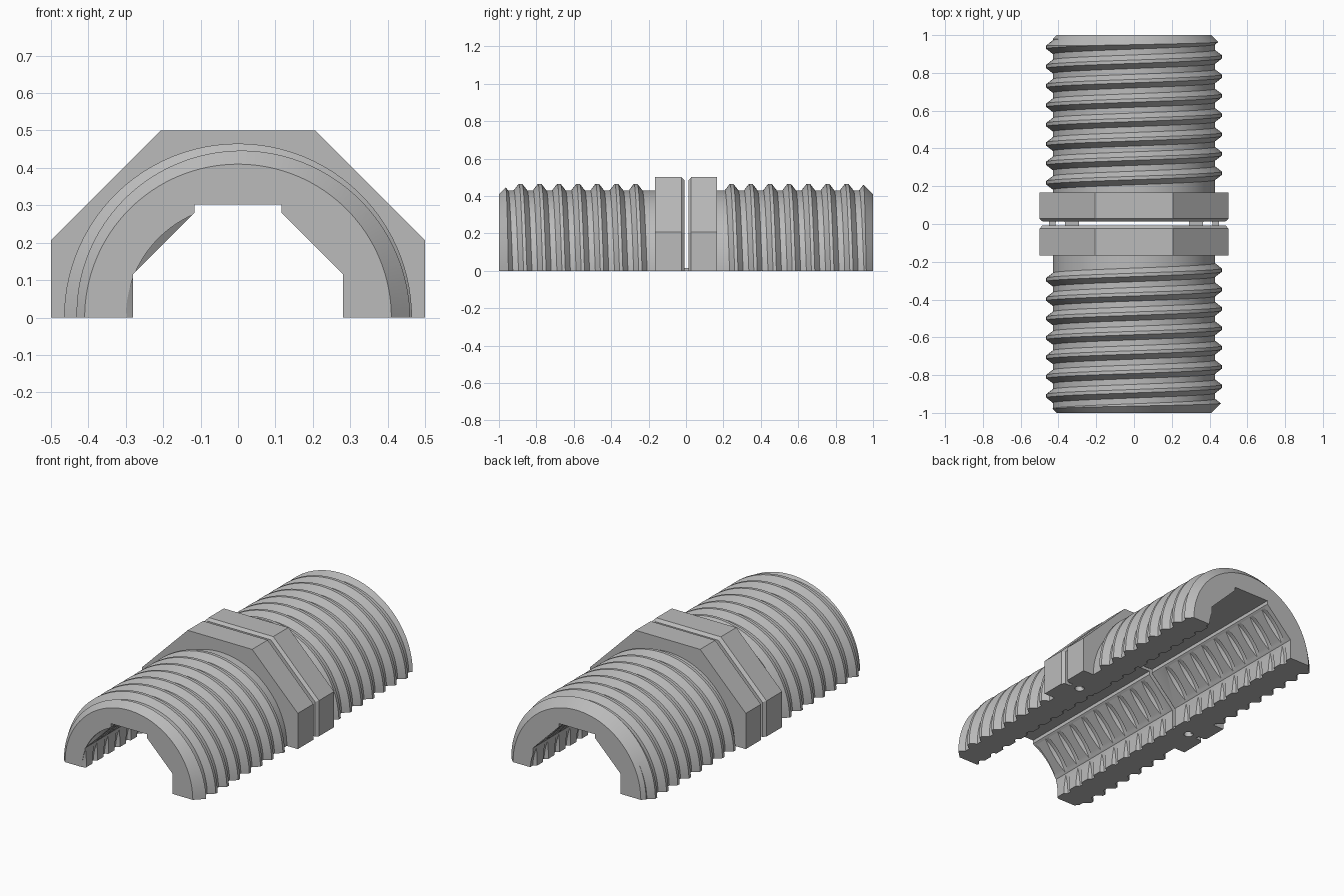
import bpy, bmesh, math

PITCH, FIRST_CREST = 0.1026, -0.885
GAP_BACK, GAP_FRONT = 0.014, -0.008

old = bpy.data.objects.get("Cube")
if old:
    bpy.data.objects.remove(old)

grey = bpy.data.materials.new("plain grey")
grey.use_nodes = True
grey.diffuse_color = (0.5, 0.5, 0.5, 1)
grey.node_tree.nodes["Principled BSDF"].inputs["Base Color"].default_value = (0.5, 0.5, 0.5, 1)


def loft(name, rings, closed=False):
    """Solid through equal-length rings of points, capped unless closed."""
    bm = bmesh.new()
    loops = [[bm.verts.new(p) for p in ring] for ring in rings]
    n = len(loops[0])
    pairs = list(zip(loops, loops[1:]))
    for a, b in pairs:
        for i in range(n):
            j = (i + 1) % n
            bm.faces.new((a[i], a[j], b[j], b[i]))
    bm.faces.new(loops[0])
    bm.faces.new(loops[-1])
    bmesh.ops.recalc_face_normals(bm, faces=bm.faces)
    mesh = bpy.data.meshes.new(name)
    bm.to_mesh(mesh)
    bm.free()
    mesh.materials.append(grey)
    obj = bpy.data.objects.new(name, mesh)
    bpy.context.collection.objects.link(obj)
    return obj


def box(name, x0, x1, y0, y1, z0, z1):
    return loft(name, [[(x0, y, z0), (x1, y, z0), (x1, y, z1), (x0, y, z1)] for y in (y0, y1)])


def rod(name, x, y, r, z0, z1, sides=16):
    turn = [math.tau * i / sides for i in range(sides)]
    return loft(name, [[(x + r * math.cos(a), y + r * math.sin(a), z) for a in turn] for z in (z0, z1)])


def helix(name, inner, root, crest, half_root, half_crest, skip):
    """Threaded half tube; each ring is one lengthwise section."""
    line = [(-1.2, root)]
    for k in range(-2, 21):
        y = FIRST_CREST + PITCH * k
        if abs(y) > skip:
            line += [(y - half_root, root), (y - half_crest, crest),
                     (y + half_crest, crest), (y + half_root, root)]
    line += [(1.2, root), (1.2, inner), (-1.2, inner)]
    rings = []
    steps = 54
    for i in range(steps + 1):
        a = -0.15 + (math.pi + 0.3) * i / steps
        shift = PITCH * (0.25 - a / math.tau)
        rings.append([(r * math.cos(a), y + shift, r * math.sin(a)) for y, r in line])
    return loft(name, rings)


def boolean(obj, tool, operation):
    mod = obj.modifiers.new(operation, "BOOLEAN")
    mod.operation, mod.object, mod.solver = operation, tool, "EXACT"
    bpy.context.view_layer.objects.active = obj
    bpy.ops.object.modifier_apply(modifier=mod.name)
    bpy.data.objects.remove(tool)


# Threaded half pipe, trimmed to length with chamfered ends
pipe = helix("threaded_half_pipe", 0.1, 0.43, 0.465, 0.036, 0.009, 0.2)
arc = [math.pi * i / 64 for i in range(65)]
envelope = loft("end_envelope", [[(r * math.cos(a), y, r * math.sin(a)) for a in arc]
                                 for y, r in ((-1, 0.41), (-0.93, 0.48), (0.93, 0.48), (1, 0.41))])
boolean(pipe, envelope, "INTERSECT")

# Octagonal wrench flange with a bevelled groove around its middle
half_octagon = [(0.5, 0), (0.5, 0.207), (0.207, 0.5), (-0.207, 0.5), (-0.5, 0.207), (-0.5, 0)]
sections = ((-0.166, 1), (-0.024, 1), (GAP_FRONT, 0.97), (GAP_BACK, 0.97), (0.028, 1), (0.166, 1))
flange = loft("flange", [[(x * s, y, z * s) for x, z in half_octagon] for y, s in sections])
boolean(pipe, flange, "UNION")

# Faceted bore with a raised flat ceiling
half_bore = [(0.281, -0.1), (0.281, 0.116), (0.116, 0.281), (0.116, 0.302)]
outline = half_bore + [(-x, z) for x, z in reversed(half_bore)]
boolean(pipe, loft("bore", [[(x, y, z) for x, z in outline] for y in (-1.3, 1.3)]), "DIFFERENCE")

# Internal thread that bites only into the bore's side facets
boolean(pipe, helix("inner_thread", 0.2, 0.255, 0.3, 0.04, 0.012, 0.05), "DIFFERENCE")

# Slit separating the two halves, with small pin holes on the flat underside
boolean(pipe, box("slit", -0.7, 0.7, GAP_FRONT, GAP_BACK, -0.1, 0.7), "DIFFERENCE")
for side in (-1, 1):
    boolean(pipe, rod("pin_hole", side * 0.39, 0, 0.026, -0.1, 0.03), "DIFFERENCE")

# Thin bridges that hold the halves together across the slit
for side, label in ((-1, "right"), (1, "left")):
    xs = sorted((side * 0.29, side * 0.45))
    tab = box(label + "_bridge", xs[0], xs[1], GAP_FRONT - 0.001, GAP_BACK + 0.001, 0, 0.015)
    boolean(tab, rod("pin_hole", side * 0.39, 0, 0.026, -0.1, 0.1), "DIFFERENCE")

# Smooth the round surfaces, keep the machined edges
bpy.ops.object.select_all(action="DESELECT")
pipe.select_set(True)
bpy.context.view_layer.objects.active = pipe
bpy.ops.object.shade_smooth_by_angle(angle=math.radians(25))
